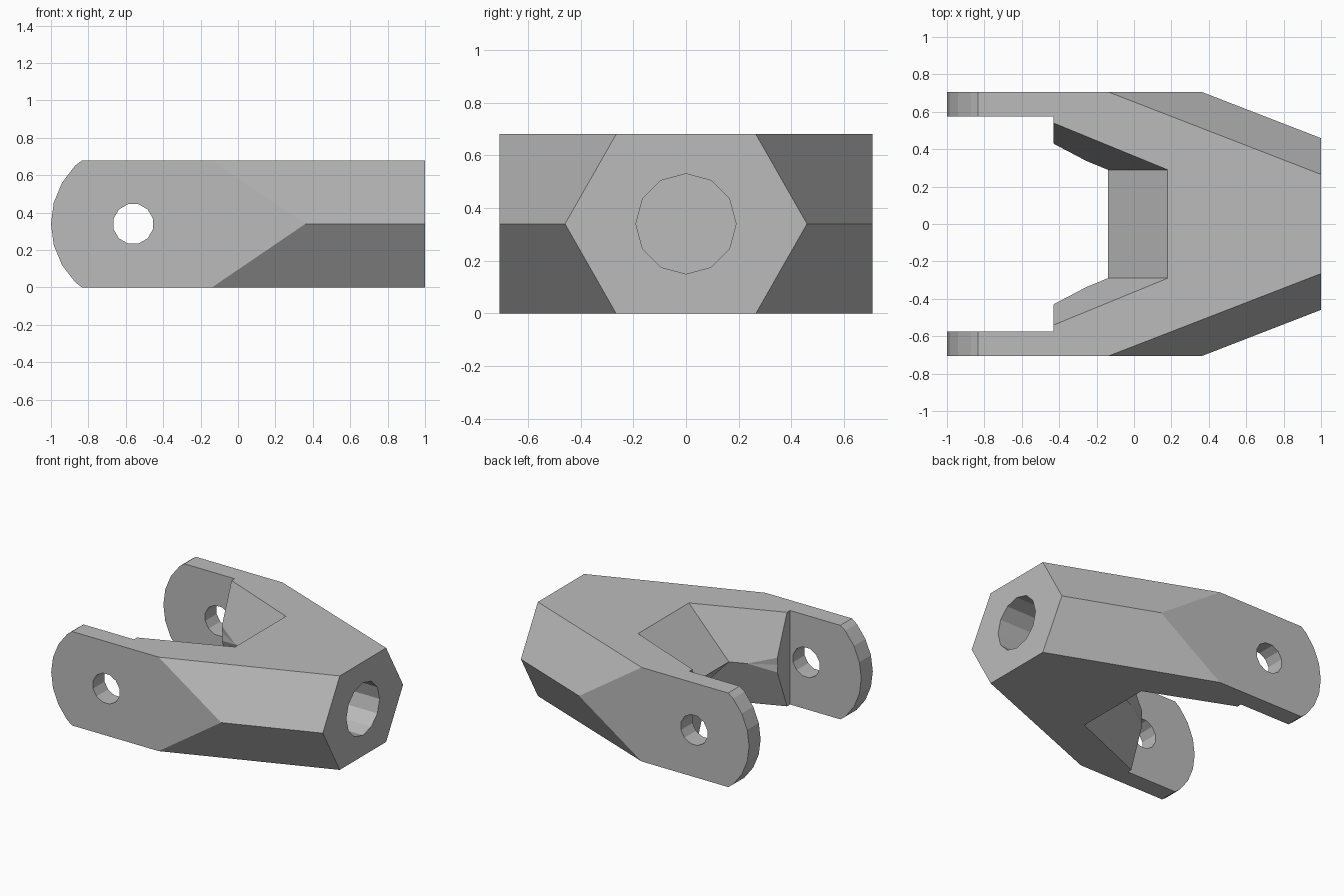
import bpy, bmesh
from math import pi, sin, cos, radians
from mathutils import Vector, Matrix

if "Cube" in bpy.data.objects:
    bpy.data.objects.remove(bpy.data.objects["Cube"], do_unlink=True)

HALF_W, H = 0.707, 0.68
MID = H / 2
PIVOT = -0.56

grey = bpy.data.materials.new("plain grey")
grey.use_nodes = True
colour = (0.5, 0.5, 0.5, 1)
grey.diffuse_color = colour
grey.node_tree.nodes["Principled BSDF"].inputs["Base Color"].default_value = colour


def make_object(name, bm):
    bmesh.ops.recalc_face_normals(bm, faces=bm.faces)
    mesh = bpy.data.meshes.new(name)
    bm.to_mesh(mesh)
    bm.free()
    mesh.materials.append(grey)
    obj = bpy.data.objects.new(name, mesh)
    bpy.context.collection.objects.link(obj)
    return obj


def loft(rings):
    """Closed solid through rings with equal point counts."""
    bm = bmesh.new()
    rows = [[bm.verts.new(p) for p in ring] for ring in rings]
    n = len(rows[0])
    for a, b in zip(rows, rows[1:]):
        for i in range(n):
            j = (i + 1) % n
            bm.faces.new((a[i], a[j], b[j], b[i]))
    bm.faces.new(rows[0])
    bm.faces.new(rows[-1])
    return bm


def cone(sides, r1, r2, depth, matrix):
    bm = bmesh.new()
    bmesh.ops.create_cone(bm, cap_ends=True, segments=sides, radius1=r1,
                          radius2=r2, depth=depth, matrix=matrix)
    return bm


def cut(target, name, bm):
    cutter = make_object(name, bm)
    cutter.hide_render = True
    mod = target.modifiers.new(name, 'BOOLEAN')
    mod.operation, mod.solver, mod.object = 'DIFFERENCE', 'EXACT', cutter
    bpy.context.view_layer.objects.active = target
    bpy.ops.object.modifier_apply(modifier=mod.name)
    bpy.data.objects.remove(cutter, do_unlink=True)


# Body: side outline with a rounded fork end, extruded across the width
arc = []
for deg in range(45, -46, -15):
    a = radians(deg)
    arc.append((PIVOT - 0.44 * cos(a), MID + 0.44 * sin(a)))
outline = [(1, 0), (1, H), (-0.833, H)] + arc + [(-0.833, 0)]
body_bm = loft([[(x, y, z) for x, z in outline] for y in (-HALF_W, HALF_W)])

# Four slanted planes taper the body to a hexagonal nose
for sy in (-1, 1):
    for sz in (-1, 1):
        def place(x, y, dz):
            return Vector((x, sy * y, MID + sz * dz))
        p = place(-0.14, HALF_W, MID)
        normal = (place(0.36, HALF_W, 0) - p).cross(place(1, 0.265, MID) - p)
        if normal.y * sy < 0:
            normal.negate()
        bmesh.ops.bisect_plane(body_bm, geom=body_bm.verts[:] + body_bm.edges[:] + body_bm.faces[:],
                               plane_co=p, plane_no=normal, clear_outer=True)
        open_edges = [e for e in body_bm.edges if e.is_boundary]
        bmesh.ops.holes_fill(body_bm, edges=open_edges, sides=0)
body = make_object("fork_bracket", body_bm)

# Gap between the two arms
gap = bmesh.new()
bmesh.ops.create_cube(gap, size=1, matrix=Matrix.Translation((-0.93, 0, MID))
                      @ Matrix.Diagonal((1, 1.15, 2, 1)))
cut(body, "arm_gap", gap)

# Pocket flaring upward and downward from a ridge at mid height
rings = []
for t in (-1.15, 0, 1.15):
    k = abs(t)
    back, front = -0.14 + 0.32 * k, -0.45
    side = 0.29 + 0.41 * (0.18 - front) - 0.131 * (1 - k)
    z = MID + MID * t
    rings.append([(front, -side, z), (back, -0.29, z), (back, 0.29, z), (front, side, z)])
cut(body, "pocket", loft(rings))

# Rounded relief on the pocket ridges
along_x = Matrix.Rotation(pi / 2, 4, 'Y')
cut(body, "ridge_relief", cone(32, 0.446, 0.34, 0.19,
    Matrix.Translation((-0.355, 0, MID)) @ along_x))

# Blind bore in the nose
cut(body, "nose_bore", cone(12, 0.19, 0.19, 0.8,
    Matrix.Translation((0.8, 0, MID)) @ along_x))

# Pivot hole through both arms
cut(body, "pivot_hole", cone(12, 0.109, 0.109, 3,
    Matrix.Translation((PIVOT, 0, MID)) @ Matrix.Rotation(pi / 2, 4, 'X')
    @ Matrix.Rotation(pi / 12, 4, 'Z')))
